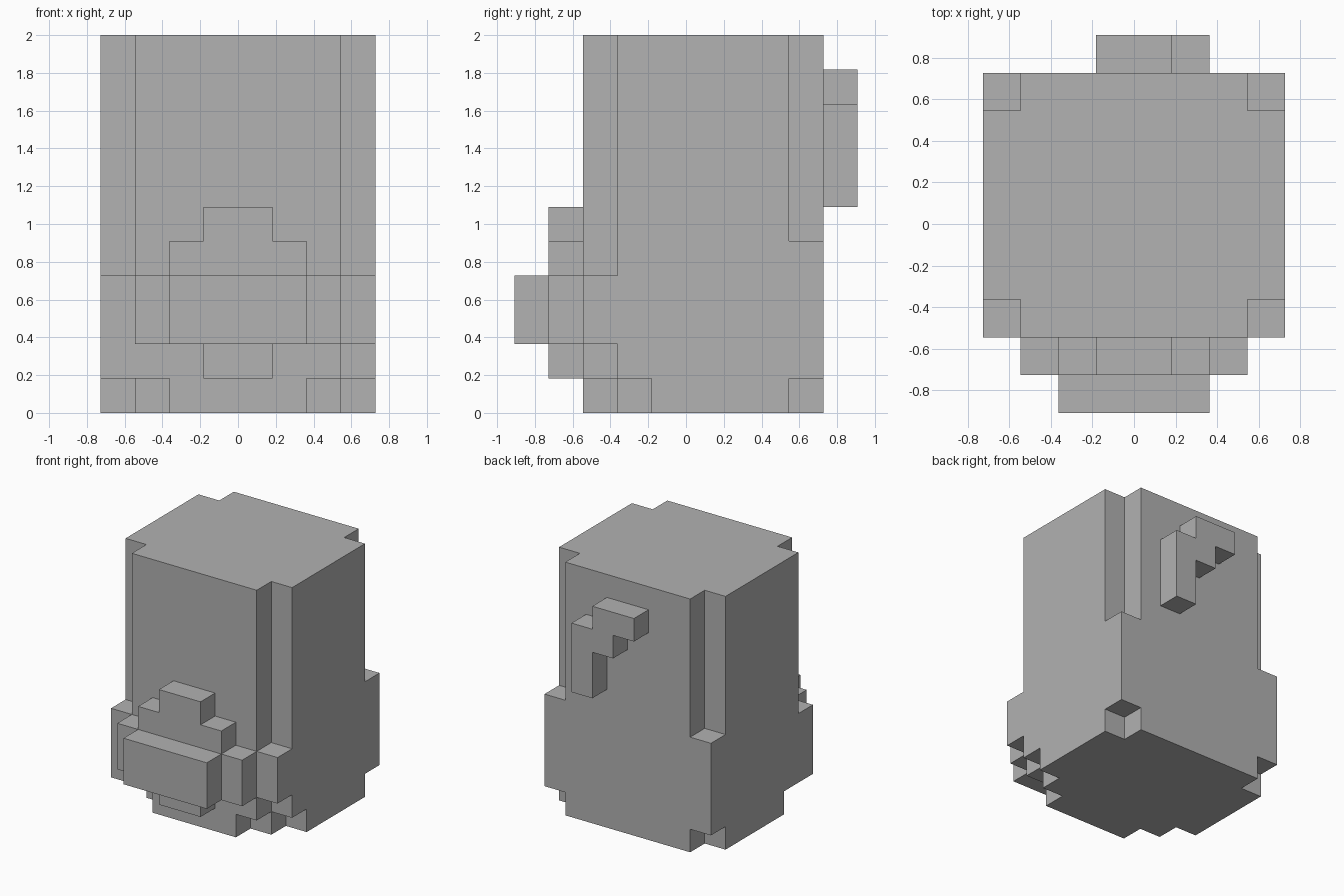
import bpy, bmesh, math
from itertools import product
from mathutils import Vector

UNIT = 2 / 11  # one block

cube = bpy.data.objects.get("Cube")
if cube:
    bpy.data.objects.remove(cube, do_unlink=True)

grey = bpy.data.materials.new("plain grey")
grey.use_nodes = True
colour = (0.445, 0.445, 0.445, 1)
grey.diffuse_color = colour
grey.node_tree.nodes["Principled BSDF"].inputs["Base Color"].default_value = colour


def box(x0, x1, y0, y1, z0, z1):
    """Blocks filling a box, given in block units."""
    return set(product(range(x0, x1), range(y0, y1), range(z0, z1)))


def both_sides(*args):
    blocks = box(*args)
    return blocks | {(-1 - x, y, z) for x, y, z in blocks}


# Body: tall block with notched corners
body = box(-4, 4, -3, 4, 0, 11)
body -= both_sides(3, 4, -3, -2, 4, 11)   # upper front corners
body -= both_sides(3, 4, 3, 4, 5, 11)     # upper back corners
body -= both_sides(3, 4, 3, 4, 0, 1)      # lower back corners
body -= both_sides(2, 4, -3, -2, 0, 1)    # stepped lower front corners
body -= both_sides(3, 4, -2, -1, 0, 1)
body -= box(3, 4, -3, -2, 1, 2)           # extra notch on the left side

# Muzzle: stepped plate on the front, with the snout in front of it
muzzle = box(-3, 3, -4, -3, 2, 4) | box(-2, 2, -4, -3, 4, 5)
muzzle |= box(-1, 1, -4, -3, 5, 6) | box(-1, 1, -4, -3, 1, 2)
snout = box(-2, 2, -5, -4, 2, 4)

# Tail: hooked strip on the back
tail = box(1, 2, 4, 5, 6, 9) | box(0, 1, 4, 5, 8, 10) | box(-1, 0, 4, 5, 9, 10)

parts = {"body": body, "muzzle": muzzle, "snout": snout, "tail": tail}
solid = set().union(*parts.values())


def build(name, blocks):
    """Skin the exposed block sides and merge them into large flat faces."""
    bm = bmesh.new()
    for block in sorted(blocks):
        centre = Vector(block) + Vector((0.5, 0.5, 0.5))
        for axis, sign in product(range(3), (-1, 1)):
            normal = Vector((0, 0, 0))
            normal[axis] = sign
            if tuple(int(c) for c in Vector(block) + normal) in solid:
                continue
            u = Vector((0, 0, 0))
            u[(axis + 1) % 3] = 0.5
            v = normal.cross(u)
            middle = centre + normal / 2
            corners = (middle - u - v, middle + u - v, middle + u + v, middle - u + v)
            bm.faces.new([bm.verts.new(c * UNIT) for c in corners])
    bmesh.ops.remove_doubles(bm, verts=bm.verts, dist=UNIT / 100)
    bmesh.ops.dissolve_limit(bm, angle_limit=math.radians(1),
                             verts=bm.verts, edges=bm.edges)
    mesh = bpy.data.meshes.new(name)
    bm.to_mesh(mesh)
    bm.free()
    mesh.materials.append(grey)
    bpy.context.collection.objects.link(bpy.data.objects.new(name, mesh))


for name, blocks in parts.items():
    build(name, blocks)
